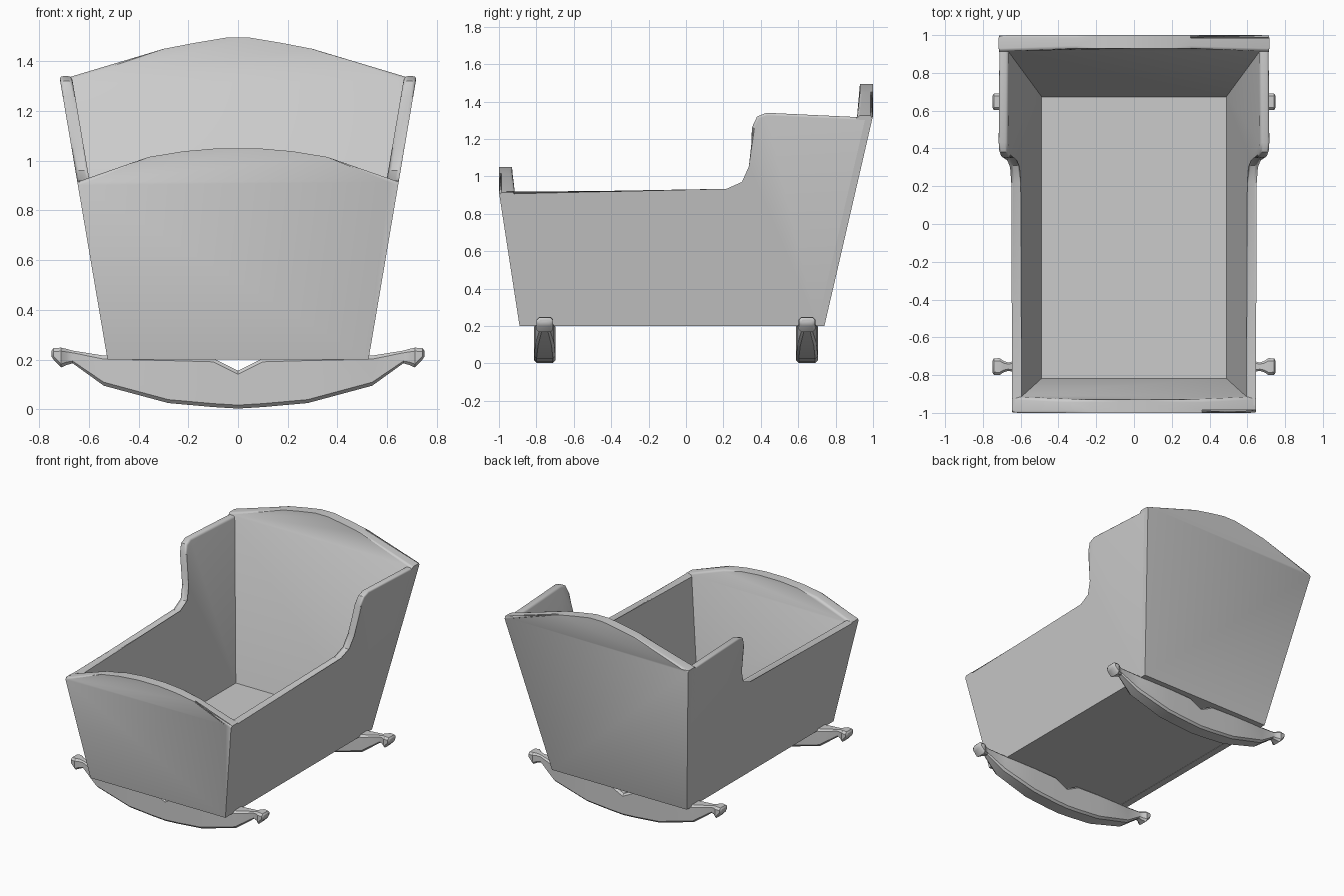
import bpy, bmesh

if "Cube" in bpy.data.objects:
    bpy.data.objects.remove(bpy.data.objects["Cube"])


def finish(name, bm):
    bmesh.ops.recalc_face_normals(bm, faces=bm.faces)
    mesh = bpy.data.meshes.new(name)
    bm.to_mesh(mesh)
    bm.free()
    ob = bpy.data.objects.new(name, mesh)
    bpy.context.collection.objects.link(ob)
    bpy.context.view_layer.objects.active = ob
    ob.select_set(True)
    bpy.ops.object.shade_smooth_by_angle(angle=0.6)
    ob.select_set(False)
    return ob


def panel(name, profile, place, split=False, rim_z=0.9, bevel=0.014):
    """Board from a profile; place(a, z, layer) maps it to the outer/inner face."""
    bm = bmesh.new()
    n = len(profile)
    layers = [[bm.verts.new(place(a, z, k)) for a, z in profile] for k in (0, 1)]
    for v in layers:
        if split:
            bm.faces.new([v[0], v[1], v[2], v[-1]])
            bm.faces.new(v[2:])
        else:
            bm.faces.new(v)
    o, i = layers
    for k in range(n):
        j = (k + 1) % n
        bm.faces.new((o[k], o[j], i[j], i[k]))
    # rounded upper rim
    rim = []
    for v in layers:
        for k in range(n):
            j = (k + 1) % n
            if min(profile[k][1], profile[j][1]) > rim_z and not (split and k < 2):
                rim.append(bm.edges.get((v[k], v[j])))
    bmesh.ops.bevel(bm, geom=rim, offset=bevel, segments=3, profile=0.5, affect='EDGES')
    return finish(name, bm)


def half_width(z):
    return 0.525 + 0.17 * (z - 0.2)


# side boards with raised head wings
side = [(-0.85, 0.2), (0.70, 0.2), (0.96, 1.315), (0.43, 1.34), (0.38, 1.32),
        (0.352, 1.26), (0.35, 1.05), (0.31, 0.96), (0.22, 0.92), (-0.96, 0.92)]
for s, label in ((-1, "left"), (1, "right")):
    panel(label + "_side", side,
          lambda a, z, k, s=s: (s * (half_width(z) - 0.05 * k), a, z))


# arched end boards, sloping up to the corners and vertical above
def end_board(name, y0, y1, corner_z, arch, s):
    w0, w1 = half_width(0.2), half_width(corner_z)
    prof = [(-w0, 0.2), (w0, 0.2), (w1, corner_z)] + arch
    prof += [(-x, z) for x, z in reversed(arch)] + [(-w1, corner_z)]

    def place(x, z, k):
        t = min(1, (z - 0.2) / (corner_z - 0.2))
        y = y0 + (y1 - y0) * t - 0.085 * k
        if k and z > corner_z:
            y += 0.015
        return (x, s * y, z)
    panel(name, prof, place, split=True)


end_board("foot_board", 0.89, 1.0, 0.915, [(0.36, 1.015), (0.22, 1.038), (0.08, 1.05)], -1)
end_board("head_board", 0.74, 1.0, 1.325, [(0.30, 1.45), (0.17, 1.475), (0.05, 1.495)], 1)

# floor
bm = bmesh.new()
bmesh.ops.create_cube(bm, size=1)
for v in bm.verts:
    v.co.x *= 1.03
    v.co.y = -0.075 + v.co.y * 1.57
    v.co.z = 0.241 + v.co.z * 0.078
finish("floor", bm)

# rockers: chamfered sections lofted along x (x, low z, high z, half thickness)
stations = [(0, 0.003, 0.155, 0.058), (0.1, 0.009, 0.205, 0.058), (0.28, 0.025, 0.21, 0.058),
            (0.54, 0.095, 0.216, 0.05), (0.665, 0.185, 0.236, 0.022),
            (0.69, 0.178, 0.243, 0.03), (0.712, 0.168, 0.248, 0.045),
            (0.742, 0.2, 0.246, 0.043), (0.75, 0.212, 0.236, 0.03)]
stations = [(-x, a, b, w) for x, a, b, w in reversed(stations[1:])] + stations
for y, label in ((-0.755, "front"), (0.647, "back")):
    bm = bmesh.new()
    rings = []
    for x, lo, hi, w in stations:
        c = min(0.014, (hi - lo) * 0.3, w * 0.4)
        sec = [(-w + c, lo), (w - c, lo), (w, lo + c), (w, hi - c),
               (w - c, hi), (-w + c, hi), (-w, hi - c), (-w, lo + c)]
        rings.append([bm.verts.new((x, y + d, z)) for d, z in sec])
    for r, q in zip(rings, rings[1:]):
        for k in range(8):
            j = (k + 1) % 8
            bm.faces.new((r[k], r[j], q[j], q[k]))
    bm.faces.new(rings[0])
    bm.faces.new(rings[-1])
    finish(label + "_rocker", bm)
